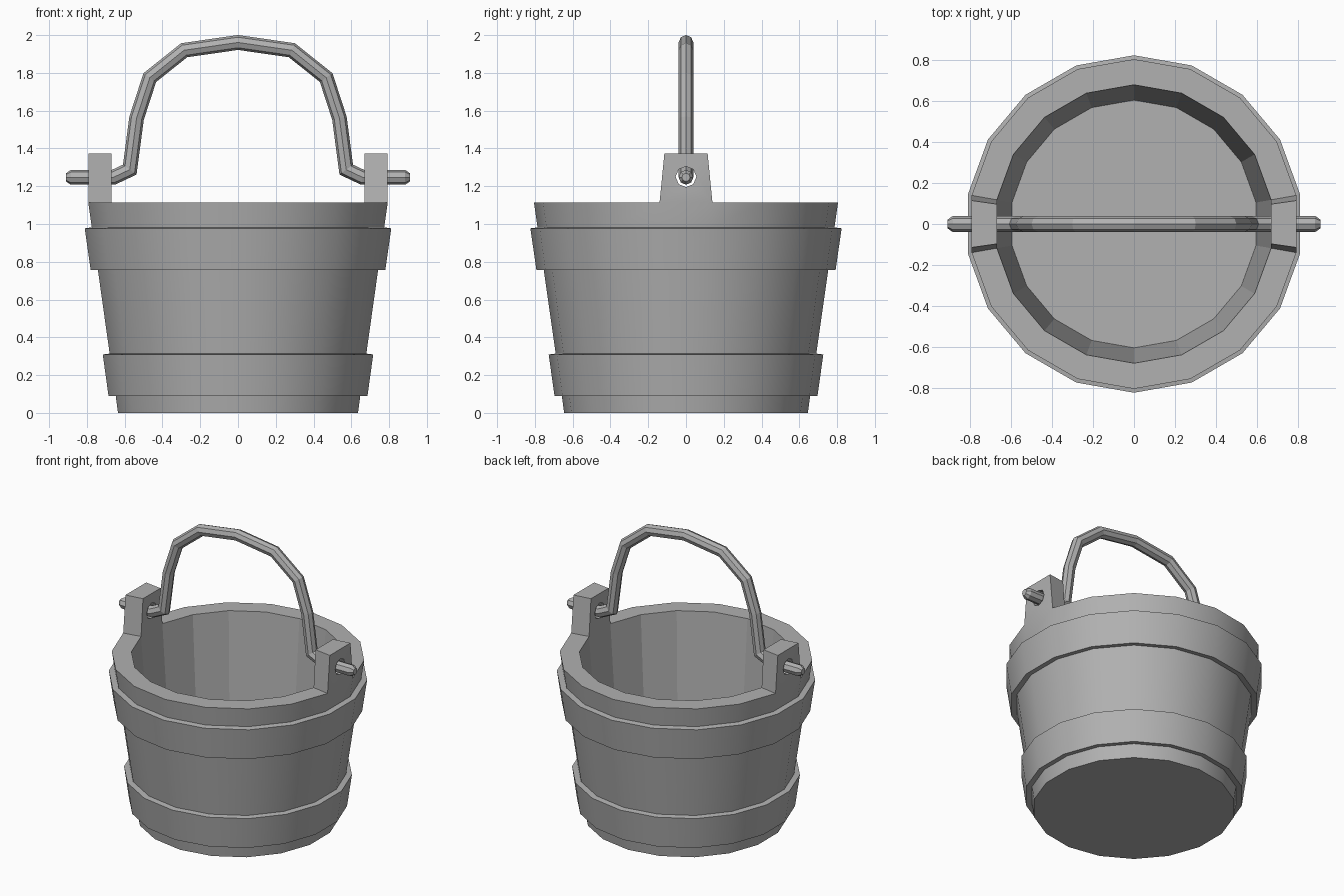
import bpy, bmesh
from math import sin, cos, pi, radians
from mathutils import Vector

if "Cube" in bpy.data.objects:
    bpy.data.objects.remove(bpy.data.objects["Cube"])

SIDES = 18

# Dark grey shared by all parts
grey = bpy.data.materials.new("dark_grey")
grey.diffuse_color = (0.44, 0.44, 0.44, 1)
grey.use_nodes = True
grey.node_tree.nodes["Principled BSDF"].inputs["Base Color"].default_value = grey.diffuse_color


def finish(bm, name):
    bmesh.ops.recalc_face_normals(bm, faces=bm.faces)
    mesh = bpy.data.meshes.new(name)
    bm.to_mesh(mesh)
    bm.free()
    mesh.materials.append(grey)
    obj = bpy.data.objects.new(name, mesh)
    bpy.context.collection.objects.link(obj)
    return obj


def skin(bm, rings):
    """Join rings of points with quads and cap both ends."""
    loops = [[bm.verts.new(p) for p in ring] for ring in rings]
    n = len(loops[0])
    bm.faces.new(loops[0])
    bm.faces.new(loops[-1])
    for a, b in zip(loops, loops[1:]):
        for i in range(n):
            j = (i + 1) % n
            bm.faces.new((a[i], a[j], b[j], b[i]))


def smooth(obj, angle):
    bpy.ops.object.select_all(action='DESELECT')
    obj.select_set(True)
    bpy.context.view_layer.objects.active = obj
    bpy.ops.object.shade_smooth_by_angle(angle=radians(angle))


# Bucket body: outer wall with two raised hoops, rim, inner wall and floor
profile = [(0.645, 0),
           (0.658, 0.094), (0.696, 0.089), (0.727, 0.309), (0.69, 0.314),   # lower hoop
           (0.754, 0.762), (0.792, 0.757), (0.824, 0.977), (0.786, 0.982),  # upper hoop
           (0.805, 1.115), (0.68, 1.115), (0.605, 0.12)]
angles = [pi / 2 + 2 * pi * k / SIDES for k in range(SIDES)]
bm = bmesh.new()
skin(bm, [[(r * cos(a), r * sin(a), z) for a in angles] for r, z in profile])
bmesh.ops.recalc_face_normals(bm, faces=bm.faces)

# Lugs: the two side rim faces pulled up and narrowed
rim = [f for f in bm.faces
       if f.calc_center_median().z > 1.11 and abs(f.calc_center_median().y) < 0.01]
for face in rim:
    top = bmesh.ops.extrude_discrete_faces(bm, faces=[face])["faces"][0]
    for v in top.verts:
        v.co.z += 0.257
        v.co.y *= 0.82
bucket = finish(bm, "bucket_body")

# Eight-sided pivot holes through both lugs
bpy.ops.mesh.primitive_cylinder_add(vertices=8, radius=0.055, depth=2,
                                    location=(0, 0, 1.25), rotation=(0, pi / 2, 0))
cutter = bpy.context.object
cutter.name = "hole_cutter"
cutter.hide_render = True
mod = bucket.modifiers.new("holes", 'BOOLEAN')
mod.operation = 'DIFFERENCE'
mod.solver = 'EXACT'
mod.object = cutter
bpy.context.view_layer.objects.active = bucket
bpy.ops.object.modifier_apply(modifier=mod.name)
bpy.data.objects.remove(cutter)

# Smooth outside, faceted inside
smooth(bucket, 30)
for p in bucket.data.polygons:
    if p.normal.x * p.center.x + p.normal.y * p.center.y < -0.3:
        p.use_smooth = False

# Handle: eight-sided rod swept along a mirrored path with tapered tips
R = 0.039
half = [(-0.91, 1.247, 0.022), (-0.885, 1.247, R), (-0.66, 1.247, R),
        (-0.573, 1.288, R), (-0.537, 1.56, R), (-0.467, 1.775, R),
        (-0.285, 1.92, R)]
path = half + [(0, 1.961, R)] + [(-x, z, r) for x, z, r in reversed(half)]
pts = [Vector((x, z)) for x, z, r in path]
steps = [(b - a).normalized() for a, b in zip(pts, pts[1:])]
rings = []
for (x, z, r), d0, d1 in zip(path, steps[:1] + steps, steps + steps[-1:]):
    t = (d0 + d1).normalized()
    miter = 1 / t.dot(d0)
    ring = []
    for k in range(8):
        u, w = r * cos(pi * k / 4) * miter, r * sin(pi * k / 4)
        ring.append((x - t.y * u, w, z + t.x * u))
    rings.append(ring)
bm = bmesh.new()
skin(bm, rings)
finish(bm, "handle")
